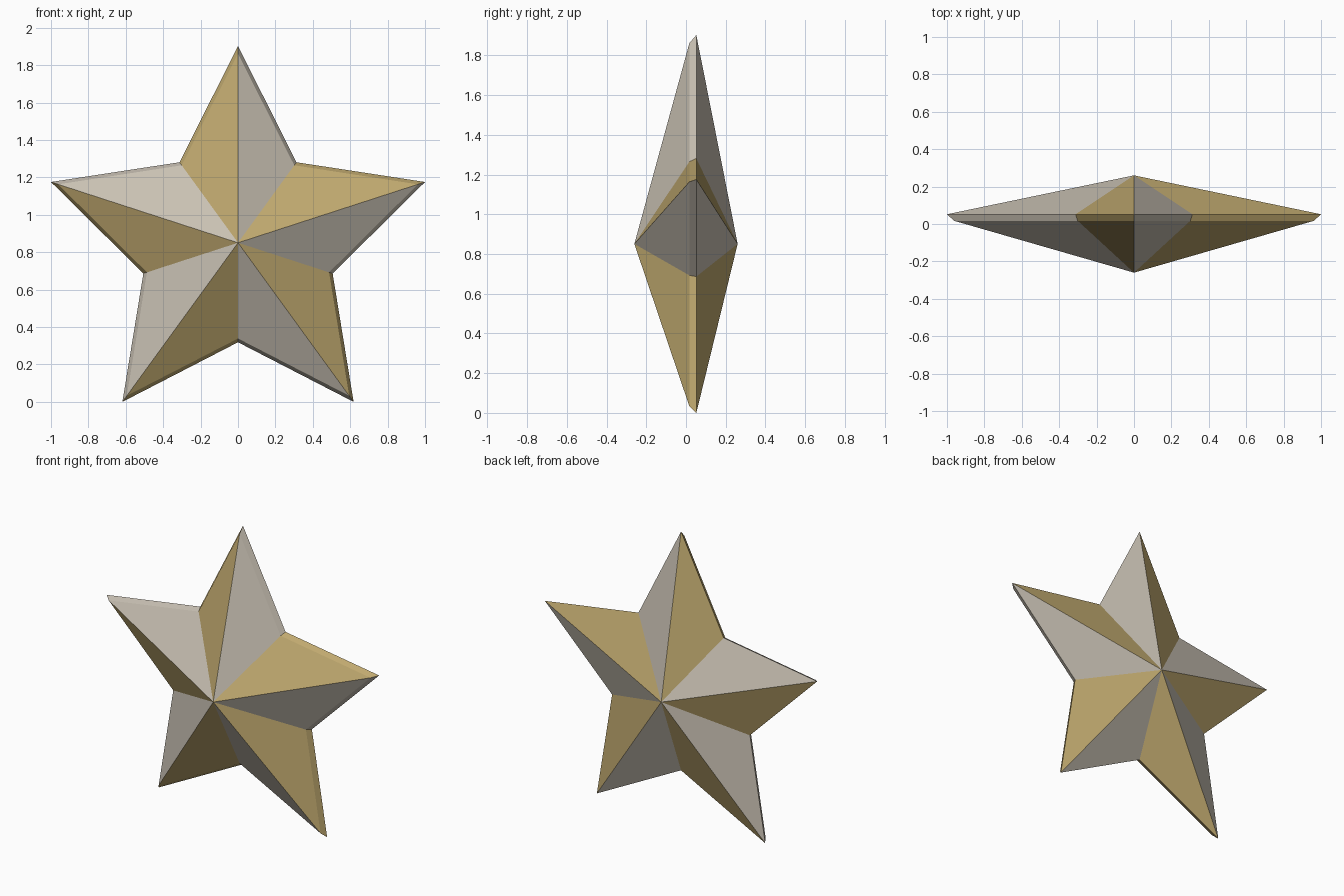
import bpy, bmesh
from math import sin, cos, pi

if "Cube" in bpy.data.objects:
    bpy.data.objects.remove(bpy.data.objects["Cube"], do_unlink=True)

CENTRE_Z = 0.8507
POINTS = 5


def make_material(name, rgb):
    mat = bpy.data.materials.new(name)
    mat.use_nodes = True
    colour = (*rgb, 1.0)
    mat.diffuse_color = colour
    mat.node_tree.nodes["Principled BSDF"].inputs["Base Color"].default_value = colour
    return mat


def star_ring(bm, tip_radius, notch_radius, y):
    """Star outline, clockwise from the top tip, alternating tip and notch."""
    ring = []
    for i in range(2 * POINTS):
        radius = notch_radius if i % 2 else tip_radius
        angle = i * pi / POINTS
        ring.append(bm.verts.new((radius * sin(angle), y, CENTRE_Z + radius * cos(angle))))
    return ring


bm = bmesh.new()
# Widest outline, with a slightly smaller one in front forming the bevelled rim
rim_back = star_ring(bm, 1.0515, 0.532, 0.052)
rim_front = star_ring(bm, 1.011, 0.512, 0.017)
apex_front = bm.verts.new((0, -0.26, CENTRE_Z))
apex_back = bm.verts.new((0, 0.26, CENTRE_Z))

# Each half arm: front facet, rim and back facet share one of two alternating colours
for i in range(2 * POINTS):
    j = (i + 1) % (2 * POINTS)
    for corners in (
        (apex_front, rim_front[i], rim_front[j]),
        (rim_front[i], rim_back[i], rim_back[j], rim_front[j]),
        (apex_back, rim_back[j], rim_back[i]),
    ):
        bm.faces.new(corners).material_index = i % 2

bmesh.ops.recalc_face_normals(bm, faces=bm.faces[:])
mesh = bpy.data.meshes.new("faceted_star")
bm.to_mesh(mesh)
bm.free()
mesh.materials.append(make_material("warm grey", (0.58, 0.53, 0.45)))
mesh.materials.append(make_material("antique gold", (0.53, 0.40, 0.16)))
star = bpy.data.objects.new("faceted_star", mesh)
bpy.context.scene.collection.objects.link(star)
